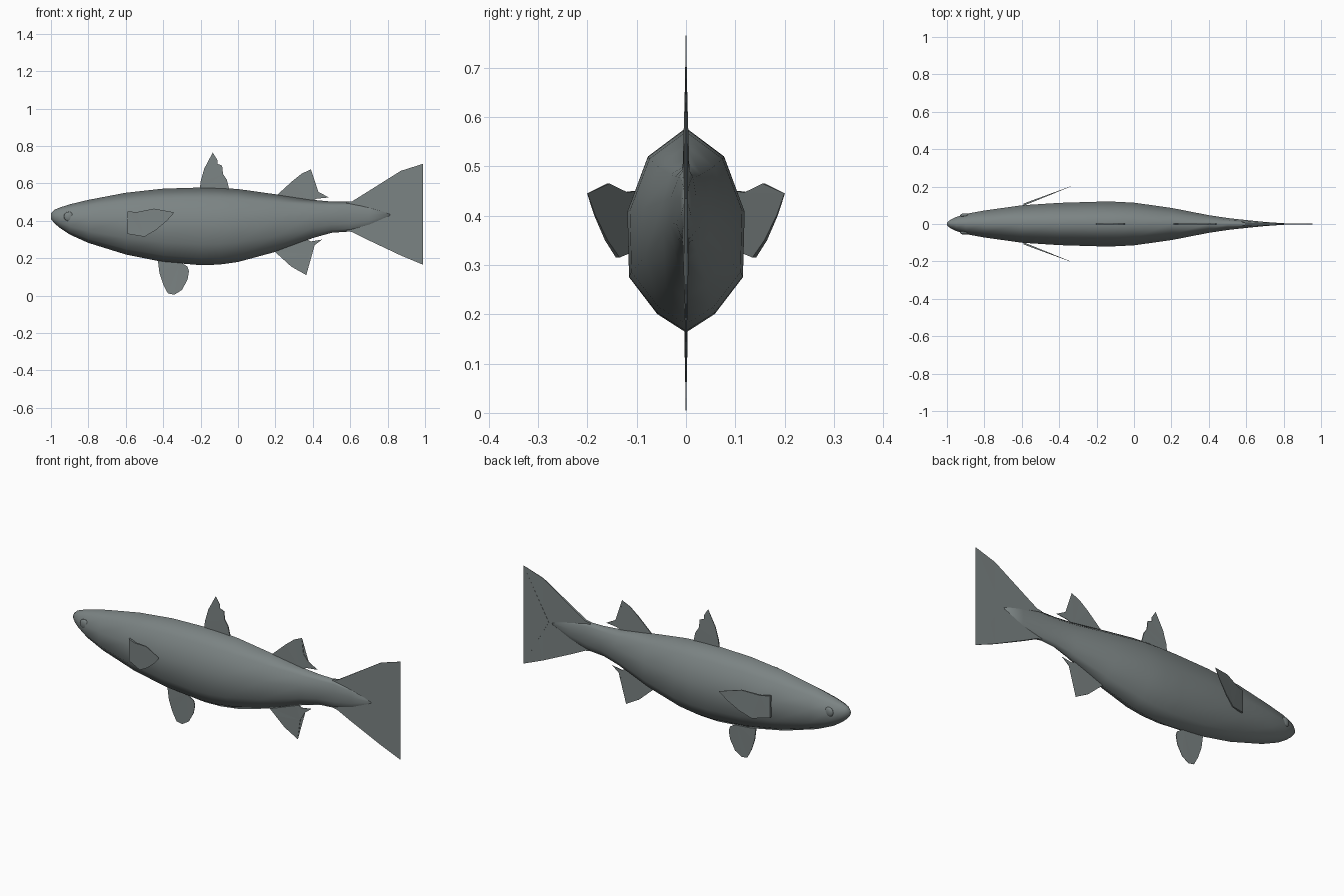
import bpy, bmesh
from mathutils import Vector

if "Cube" in bpy.data.objects:
    bpy.data.objects.remove(bpy.data.objects["Cube"], do_unlink=True)


def make_material(name, colour):
    mat = bpy.data.materials.new(name)
    mat.use_nodes = True
    mat.diffuse_color = colour
    mat.node_tree.nodes["Principled BSDF"].inputs["Base Color"].default_value = colour
    return mat


SKIN = make_material("slate grey", (0.2, 0.23, 0.23, 1))


def make_object(name, bm, smooth):
    bmesh.ops.recalc_face_normals(bm, faces=bm.faces)
    mesh = bpy.data.meshes.new(name)
    bm.to_mesh(mesh)
    bm.free()
    for poly in mesh.polygons:
        poly.use_smooth = smooth
    mesh.materials.append(SKIN)
    obj = bpy.data.objects.new(name, mesh)
    bpy.context.collection.objects.link(obj)
    return obj


# Body: ten-sided rings lofted from snout to tail
# each station: x, bottom z, top z, half width
STATIONS = [
    (-1, .41, .44, .008), (-.98, .385, .46, .024), (-.95, .36, .472, .038),
    (-.9, .327, .488, .054), (-.8, .282, .512, .072), (-.6, .22, .55, .1),
    (-.4, .18, .572, .113), (-.2, .163, .578, .119), (-.1, .166, .576, .119),
    (0, .18, .57, .114), (.2, .234, .542, .086), (.4, .308, .512, .047),
    (.5, .336, .503, .032), (.6, .343, .502, .021), (.7, .37, .48, .011),
    (.83, .43, .44, .002),
]
# half section from back to belly: width share, height share
HALF = [(0, 1), (.65, .86), (1, .59), (.97, .27), (.49, .09), (0, 0)]
SECTION = HALF + [(-w, h) for w, h in HALF[-2:0:-1]]


def build_body():
    bm = bmesh.new()
    rings = []
    for x, low, high, wide in STATIONS:
        rings.append([bm.verts.new((x, w * wide, low + h * (high - low)))
                      for w, h in SECTION])
    count = len(SECTION)
    for front, back in zip(rings, rings[1:]):
        for i in range(count):
            j = (i + 1) % count
            bm.faces.new((front[i], front[j], back[j], back[i]))
    bm.faces.new(rings[0])
    bm.faces.new(rings[-1])
    return make_object("body", bm, True)


def build_fin(name, outline, base=.005, place=lambda x: 0):
    """Thin blade in the xz plane, thickest at its root (first and last point)."""
    points = [Vector(p) for p in outline]
    root = (points[0] + points[-1]) / 2
    reach = max((p - root).length for p in points)
    bm = bmesh.new()
    sides = []
    for sign in (-1, 1):
        ring = []
        for p in points:
            half = max(.0006, base * (1 - (p - root).length / reach))
            ring.append(bm.verts.new((p.x, place(p.x) + sign * half, p.y)))
        sides.append(ring)
    caps = [bm.faces.new(ring) for ring in sides]
    for i in range(len(points)):
        j = (i + 1) % len(points)
        bm.faces.new((sides[0][i], sides[0][j], sides[1][j], sides[1][i]))
    bmesh.ops.triangulate(bm, faces=caps)
    return make_object(name, bm, False)


build_body()

# Fins along the middle
build_fin("tail_fin", [
    (.58, .5), (.61, .504), (.7, .56), (.87, .667), (.99, .705), (.835, .435),
    (.99, .165), (.87, .215), (.69, .3), (.61, .34), (.58, .345)], .008)
build_fin("front_dorsal_fin", [
    (-.205, .56), (-.2, .61), (-.18, .68), (-.135, .765), (-.11, .725),
    (-.11, .705), (-.085, .695), (-.08, .65), (-.06, .62), (-.045, .56)])
build_fin("rear_dorsal_fin", [
    (.2, .53), (.29, .612), (.34, .652), (.39, .675), (.4, .59),
    (.43, .555), (.485, .525), (.42, .518), (.38, .5)])
build_fin("anal_fin", [
    (.19, .24), (.23, .205), (.285, .155), (.365, .11), (.38, .22),
    (.41, .27), (.45, .3), (.39, .29), (.35, .31)])
build_fin("pelvic_fin", [
    (-.43, .2), (-.42, .12), (-.4, .06), (-.375, .012), (-.34, .005),
    (-.3, .03), (-.27, .085), (-.262, .13), (-.27, .155), (-.31, .18)])

# Paired side fins and eyes
PECTORAL = [(-.59, .45), (-.54, .447), (-.45, .465), (-.34, .445),
            (-.38, .4), (-.44, .35), (-.5, .315), (-.59, .33)]
for label, side in (("left", 1), ("right", -1)):
    build_fin(label + "_pectoral_fin", PECTORAL, .007,
              lambda x, s=side: s * (.1 + .385 * (x + .6)))
    bm = bmesh.new()
    bmesh.ops.create_uvsphere(bm, u_segments=12, v_segments=8, radius=.026)
    bmesh.ops.scale(bm, vec=(1, .4, 1), verts=bm.verts)
    bmesh.ops.translate(bm, vec=(-.905, side * .046, .423), verts=bm.verts)
    make_object(label + "_eye", bm, True)
